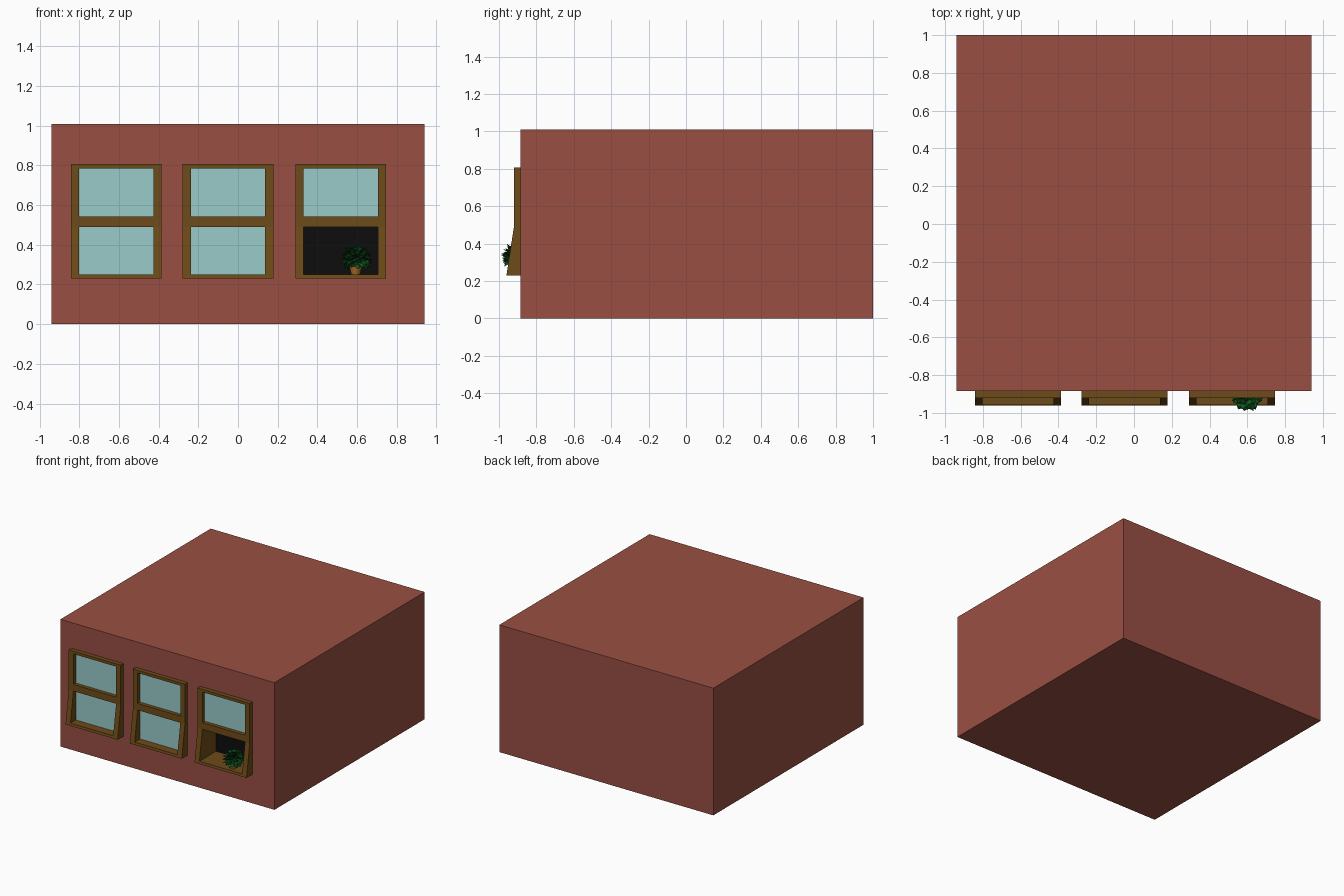
import bpy, bmesh, math, random
from mathutils import Vector

if "Cube" in bpy.data.objects:
    bpy.data.objects.remove(bpy.data.objects["Cube"])

random.seed(4)


def material(name, r, g, b):
    m = bpy.data.materials.new(name)
    m.diffuse_color = (r, g, b, 1)
    m.use_nodes = True
    m.node_tree.nodes["Principled BSDF"].inputs["Base Color"].default_value = m.diffuse_color
    return m


BRICK = material("brick_red", 0.32, 0.078, 0.056)
WOOD = material("wood", 0.155, 0.07, 0.009)
GLASS = material("pale_glass", 0.32, 0.6, 0.59)
DARK = material("dark_room", 0.004, 0.004, 0.004)
LEAF = material("leaf_green", 0.004, 0.10, 0.012)
LEAF_DARK = material("leaf_dark", 0.003, 0.035, 0.006)
CLAY = material("clay", 0.42, 0.15, 0.02)


def finish(name, bm, *mats):
    bmesh.ops.recalc_face_normals(bm, faces=bm.faces)
    mesh = bpy.data.meshes.new(name)
    bm.to_mesh(mesh)
    bm.free()
    for m in mats:
        mesh.materials.append(m)
    ob = bpy.data.objects.new(name, mesh)
    bpy.context.collection.objects.link(ob)
    return ob


def prism(bm, profile, x0, x1):
    """Extrude a (y, z) profile along x."""
    face = bm.faces.new([bm.verts.new((x0, y, z)) for y, z in profile])
    ext = bmesh.ops.extrude_face_region(bm, geom=[face])
    verts = [v for v in ext["geom"] if isinstance(v, bmesh.types.BMVert)]
    bmesh.ops.translate(bm, verts=verts, vec=(x1 - x0, 0, 0))


def add_box(bm, x0, x1, y0, y1, z0, z1):
    prism(bm, [(y0, z0), (y1, z0), (y1, z1), (y0, z1)], x0, x1)


def box(name, mat, *bounds):
    bm = bmesh.new()
    add_box(bm, *bounds)
    return finish(name, bm, mat)


WALL, FRONT, LIP = -0.885, -0.92, -0.96
Z0, Z1 = 0.23, 0.807
LOW, MID0, MID1, HIGH = 0.25, 0.49, 0.543, 0.785
W, RIM = 0.457, 0.041
BACK = -0.745


def slope(z):
    """Front of the frame: flares outward below the middle rail."""
    return FRONT + (LIP - FRONT) * max(0, MID0 - z) / (MID0 - Z0)


def window(name, x, is_open):
    a, b = x + RIM, x + W - RIM
    bm = bmesh.new()
    # side stiles
    side = [(WALL, Z0), (LIP, Z0), (FRONT, MID0), (FRONT, Z1), (WALL, Z1)]
    prism(bm, side, x, a)
    prism(bm, side, b, x + W)
    # sill, middle rail and top rail
    prism(bm, [(WALL, Z0), (LIP, Z0), (slope(LOW), LOW), (WALL, LOW)], a, b)
    add_box(bm, a, b, FRONT, WALL, MID0, MID1)
    add_box(bm, a, b, FRONT, WALL, HIGH, Z1)
    # lining of the open recess
    if is_open:
        t = 0.015
        add_box(bm, a - t, a, WALL, BACK, LOW - t, MID0 + t)
        add_box(bm, b, b + t, WALL, BACK, LOW - t, MID0 + t)
        add_box(bm, a, b, WALL, BACK, LOW - t, LOW)
        add_box(bm, a, b, WALL, BACK, MID0, MID0 + t)
    finish(name + "_frame", bm, WOOD)
    # panes
    box(name + "_upper_glass", GLASS, a, b, -0.89, WALL, MID1, HIGH)
    if is_open:
        box(name + "_dark_back", DARK, a, b, BACK - 0.004, BACK, LOW, MID0)
    else:
        box(name + "_lower_glass", GLASS, a, b, -0.89, WALL, LOW, MID0)


# building block with a recess for the open window
XS = (-0.843, -0.279, 0.29)
building = box("building", BRICK, -0.94, 0.94, WALL, 1.0, 0, 1.01)
a, b = XS[2] + RIM, XS[2] + W - RIM
cutter = box("recess_cutter", BRICK, a - 0.014, b + 0.014, -1.0, BACK,
             LOW - 0.014, MID0 + 0.014)
cutter.hide_render = True
cutter.hide_viewport = True
cut = building.modifiers.new("recess", 'BOOLEAN')
cut.operation = 'DIFFERENCE'
cut.solver = 'EXACT'
cut.object = cutter

for label, x in zip(("left_window", "middle_window", "right_window"), XS):
    window(label, x, x == XS[2])

# plant pot
PX, PY = 0.593, -0.912
bm = bmesh.new()
bmesh.ops.create_cone(bm, cap_ends=True, segments=12, radius1=0.022,
                      radius2=0.032, depth=0.04)
bmesh.ops.translate(bm, verts=bm.verts, vec=(PX, PY, LOW + 0.02))
finish("plant_pot", bm, CLAY)

# foliage: folded pointed leaves spread around a small dome
bm = bmesh.new()
heart = Vector((PX + 0.007, PY, 0.325))
N = 85
for i in range(N):
    h = -0.6 + 1.6 * (i + 0.5) / N
    ang = i * 2.39996
    r = math.sqrt(max(0, 1 - h * h))
    d = Vector((r * math.cos(ang), r * math.sin(ang), h))
    side = d.cross(Vector((random.uniform(-.5, .5), random.uniform(-.5, .5), 1)))
    side.normalize()
    up = side.cross(d)
    reach = random.uniform(0.068, 0.086)
    start, width = 0.02, random.uniform(0.012, 0.018)

    def pt(t, s, droop):
        p = heart + d * (start + (reach - start) * t) + side * s * width + up * droop
        p.y = max(p.y, -1.0)
        return bm.verts.new(p)

    base, ridge, tip = pt(0, 0, 0), pt(0.6, 0, 0.006), pt(1, 0, -0.006)
    for s in (-1, 1):
        f1 = bm.faces.new((base, pt(0.35, s * 0.7, 0), pt(0.75, s, -0.003), ridge))
        f2 = bm.faces.new((ridge, f1.verts[2], tip))
        f1.material_index = f2.material_index = i % 2
# stem
ret = bmesh.ops.create_cone(bm, cap_ends=True, segments=6, radius1=0.006,
                            radius2=0.004, depth=0.06)
bmesh.ops.translate(bm, verts=ret["verts"], vec=(PX, PY, 0.31))
finish("plant_foliage", bm, LEAF, LEAF_DARK)
